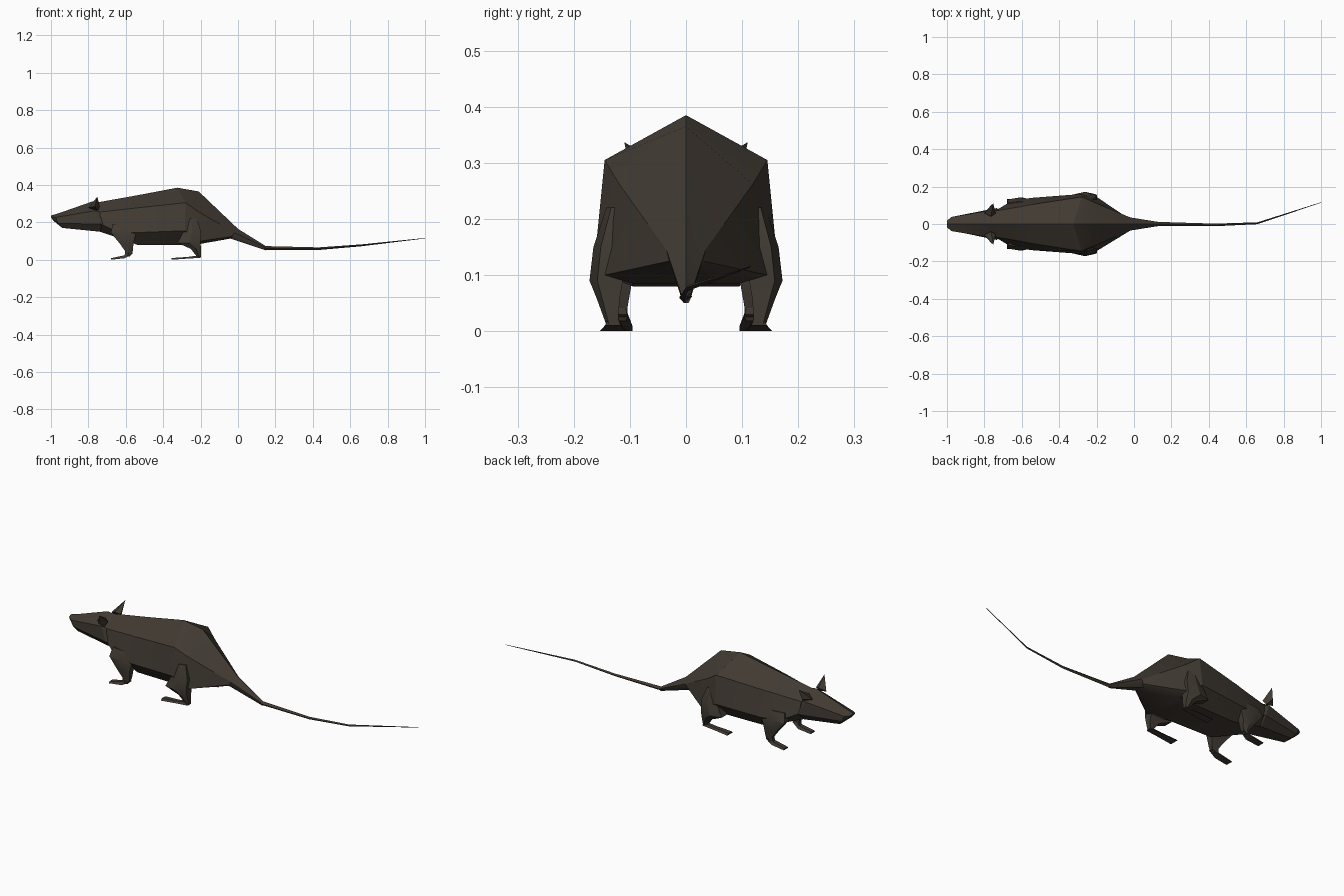
import bpy, bmesh, math

fur = bpy.data.materials.new("dark brown fur")
fur.diffuse_color = (0.052, 0.042, 0.032, 1)


def finish(name, bm):
    bmesh.ops.recalc_face_normals(bm, faces=bm.faces)
    me = bpy.data.meshes.new(name)
    bm.to_mesh(me)
    bm.free()
    me.materials.append(fur)
    ob = bpy.data.objects.new(name, me)
    bpy.context.collection.objects.link(ob)
    bpy.ops.object.select_all(action='DESELECT')
    bpy.context.view_layer.objects.active = ob
    ob.select_set(True)
    bpy.ops.object.shade_smooth_by_angle(angle=math.radians(28))


def loft(name, rings):
    bm = bmesh.new()
    vs = [[bm.verts.new(p) for p in r] for r in rings]
    n = len(vs[0])
    for a, b in zip(vs, vs[1:]):
        for i in range(n):
            j = (i + 1) % n
            bm.faces.new((a[i], a[j], b[j], b[i]))
    bm.faces.new(vs[0])
    bm.faces.new(vs[-1])
    finish(name, bm)


def section(top, side, low, belly):
    """Symmetric seven-sided section from ridge, flank, lower flank, belly."""
    half = [side, low, belly]
    return [top] + half + [(x, -y, z) for x, y, z in reversed(half)]


def diamond(x, y, z, r):
    return [(x, y, z + r), (x, y + r, z), (x, y, z - r), (x, y - r, z)]


def flat_ring(s, x, y, z, hx, hy):
    return [(x + a * hx, s * (y + b * hy), z)
            for a, b in ((-1, -.7), (1, -.7), (1, .6), (0, 1), (-1, .6))]


def upright_ring(s, x, y, z0, z1, hy):
    return [(x, s * (y - hy), z0), (x, s * (y + hy), z0),
            (x, s * (y + hy * .6), z1), (x, s * (y - hy * .6), z1)]


# Body, ridged along the back
loft("body", [
    section((-.76, 0, .305), (-.74, .070, .255), (-.73, .078, .19), (-.74, .04, .15)),
    section((-.62, 0, .330), (-.62, .090, .268), (-.65, .125, .15), (-.62, .08, .11)),
    section((-.53, 0, .346), (-.54, .105, .277), (-.545, .14, .145), (-.54, .09, .08)),
    section((-.325, 0, .385), (-.28, .145, .305), (-.285, .16, .155), (-.30, .095, .08)),
    section((-.21, 0, .365), (-.22, .119, .262), (-.20, .145, .10), (-.20, .095, .085)),
    section((0, 0, .165), (-.02, .035, .145), (-.03, .030, .125), (-.04, .02, .113)),
    section((.15, 0, .072), (.15, .008, .064), (.15, .007, .055), (.15, .004, .050)),
])

# Tail
loft("tail", [diamond(.14, 0, .062, .011), diamond(.43, -.005, .059, .007),
              diamond(.66, .004, .077, .005), diamond(1, .115, .115, .0012)])

# Head
loft("head", [
    section((-1, 0, .236), (-1, .018, .229), (-.995, .018, .219), (-.985, .012, .207)),
    section((-.96, 0, .248), (-.975, .038, .226), (-.96, .038, .195), (-.94, .025, .17)),
    section((-.78, 0, .311), (-.765, .073, .262), (-.735, .085, .19), (-.74, .045, .15)),
    section((-.71, 0, .300), (-.71, .060, .25), (-.70, .065, .19), (-.70, .035, .16)),
])

for s, tag in ((1, "left"), (-1, "right")):
    # Pointed ear
    bm = bmesh.new()
    for x, y, z in ((-.80, .058, .278), (-.74, .055, .285), (-.765, .04, .295),
                    (-.752, .11, .337), (-.765, .10, .285), (-.75, .07, .262)):
        bm.verts.new((x, s * y, z))
    bmesh.ops.convex_hull(bm, input=bm.verts)
    finish("ear_" + tag, bm)

    # Front leg and foot
    loft("front_leg_" + tag, [flat_ring(s, *r) for r in (
        (-.61, .100, .19, .06, .022), (-.612, .112, .145, .068, .030),
        (-.595, .115, .085, .036, .026), (-.583, .115, .045, .020, .016),
        (-.592, .115, .018, .015, .013))])
    loft("front_foot_" + tag, [upright_ring(s, *r) for r in (
        (-.565, .115, .03, .045, .010), (-.605, .113, .008, .024, .018),
        (-.68, .115, 0, .008, .020))])

    # Hind leg and foot
    loft("hind_leg_" + tag, [flat_ring(s, *r) for r in (
        (-.25, .120, .22, .03, .022), (-.245, .132, .15, .048, .033),
        (-.262, .137, .09, .062, .035), (-.225, .135, .058, .027, .024),
        (-.208, .130, .014, .010, .013))])
    loft("hind_foot_" + tag, [upright_ring(s, *r) for r in (
        (-.20, .130, .010, .024, .014), (-.27, .130, .006, .015, .018),
        (-.355, .130, 0, .009, .024))])
